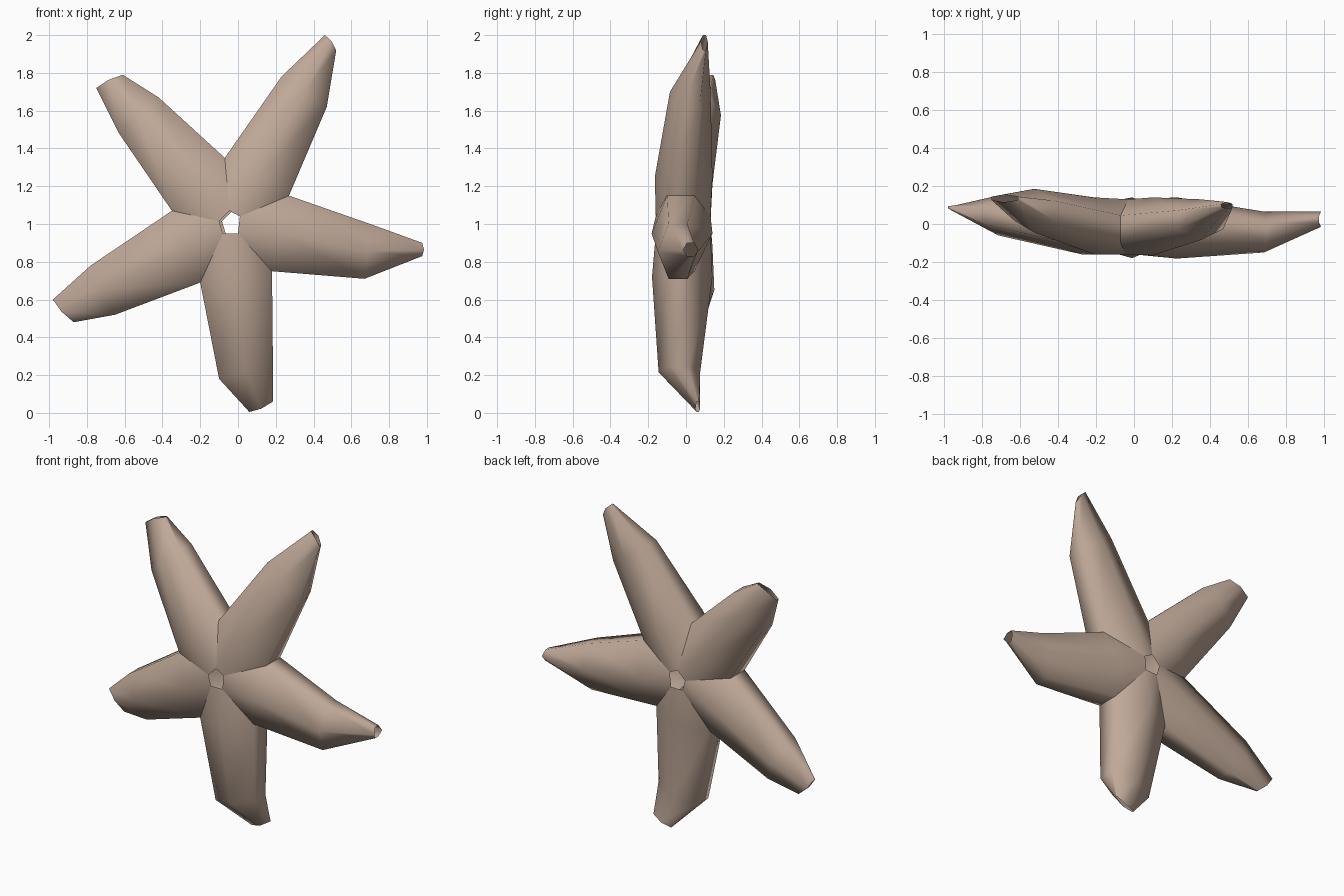
import bpy, bmesh
from mathutils import Vector

if "Cube" in bpy.data.objects:
    bpy.data.objects.remove(bpy.data.objects["Cube"])

# Seams between neighbouring arms, clockwise (x, z): outer notches and centre hole
notches = [(-0.07, 1.35), (0.27, 1.15), (0.18, 0.75), (-0.20, 0.69), (-0.35, 1.07)]
hole = [(-0.045, 1.07), (0.01, 1.04), (0.0, 0.95), (-0.08, 0.95), (-0.10, 1.015)]

# Each arm: front depth at the root, then shoulder and tip sections
# as (left xz, right xz, front y, back y)
arms = [
    (-0.165, ((0.23, 1.78), (0.47, 1.62), -0.085, 0.13), ((0.46, 2.00), (0.52, 1.92), 0.08, 0.115)),
    (-0.182, ((0.70, 1.00), (0.67, 0.71), -0.15, 0.065), ((0.975, 0.90), (0.975, 0.83), -0.015, 0.065)),
    (-0.180, ((0.185, 0.25), (-0.10, 0.18), -0.145, 0.075), ((0.185, 0.06), (0.06, 0.005), 0.05, 0.075)),
    (-0.160, ((-0.65, 0.52), (-0.78, 0.78), -0.06, 0.15), ((-0.87, 0.48), (-0.98, 0.60), 0.075, 0.10)),
    (-0.160, ((-0.63, 1.48), (-0.42, 1.67), -0.045, 0.185), ((-0.75, 1.72), (-0.61, 1.79), 0.115, 0.155)),
]
HUB = Vector((-0.04, 1.005))


def section(left, right, front, back, bulge=0.0):
    """Six-sided section: front ridge, right pair, back ridge, left pair."""
    l, r = Vector(left), Vector(right)
    m = (l + r) / 2
    m += (m - HUB).normalized() * bulge
    t = back - front
    a, b = front + 0.27 * t, front + 0.73 * t
    return [(m.x, front, m.y), (r.x, a, r.y), (r.x, b, r.y),
            (m.x, back, m.y), (l.x, b, l.y), (l.x, a, l.y)]


bm = bmesh.new()


def ring(points):
    return [bm.verts.new(p) for p in points]


for i, (root_front, shoulder, tip) in enumerate(arms):
    j = (i + 1) % 5
    # Arm tube, open at the tip
    rings = [ring(section(notches[i], notches[j], root_front, 0.14)),
             ring(section(*shoulder)),
             ring(section(*tip, bulge=0.01))]
    base = rings[0]
    for k in (1, 2, 4, 5):                   # common depth at the seams
        base[k].co.y = -0.10 if k in (1, 5) else 0.045
    faces = []
    for a, b in zip(rings, rings[1:]):
        for k in range(6):
            n = (k + 1) % 6
            faces.append(bm.faces.new((a[k], a[n], b[n], b[k])))
    # Web from the arm root to the centre hole, front and back
    for y, ridge, right, left, dx in ((-0.16, 0, 1, 5, 0.0), (0.13, 3, 2, 4, 0.015)):
        hl, hr = ring([(hole[k][0] + dx, y, hole[k][1]) for k in (i, j)])
        faces += [bm.faces.new((hl, hr, base[ridge])),
                  bm.faces.new((hr, base[right], base[ridge])),
                  bm.faces.new((hl, base[ridge], base[left]))]
    for f in faces:
        f.material_index = i                 # temporary arm number

bmesh.ops.remove_doubles(bm, verts=bm.verts, dist=0.0005)
bmesh.ops.recalc_face_normals(bm, faces=bm.faces)

# Arms are smooth all round; only the seams where two arms meet stay sharp
for e in bm.edges:
    e.smooth = len({f.material_index for f in e.link_faces}) < 2
for f in bm.faces:
    f.smooth = True
    f.material_index = 0

mesh = bpy.data.meshes.new("star_body")
bm.to_mesh(mesh)
bm.free()
body = bpy.data.objects.new("star_body", mesh)
bpy.context.collection.objects.link(body)

brown = bpy.data.materials.new("brown")
brown.diffuse_color = (0.52, 0.39, 0.31, 1)
brown.use_nodes = True
brown.node_tree.nodes["Principled BSDF"].inputs["Base Color"].default_value = brown.diffuse_color
mesh.materials.append(brown)
